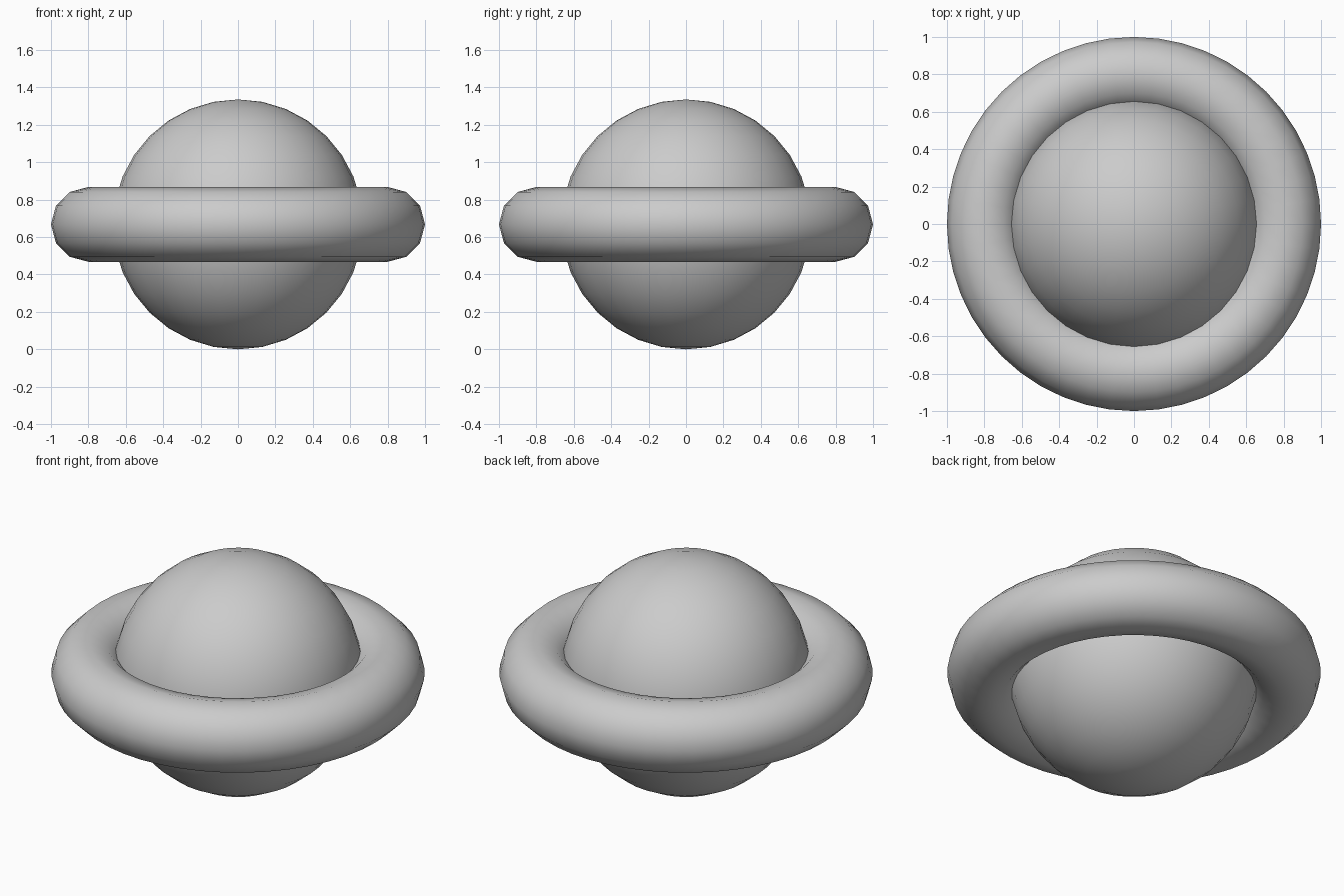
import bpy

cube = bpy.data.objects.get("Cube")
if cube:
    bpy.data.objects.remove(cube, do_unlink=True)

# Single plain grey material
grey = bpy.data.materials.new("light_grey")
grey.use_nodes = True
colour = (0.6, 0.6, 0.6, 1)
grey.diffuse_color = colour
grey.node_tree.nodes["Principled BSDF"].inputs["Base Color"].default_value = colour

RADIUS = 0.668
CENTRE = (0, 0, RADIUS)


def finish(name):
    """Name the active object, colour it and shade it smooth."""
    obj = bpy.context.object
    obj.name = name
    obj.data.materials.append(grey)
    bpy.ops.object.shade_smooth()


# Central globe
bpy.ops.mesh.primitive_uv_sphere_add(segments=32, ring_count=16, radius=RADIUS, location=CENTRE)
finish("globe")

# Ring around the equator
bpy.ops.mesh.primitive_torus_add(major_segments=48, minor_segments=12,
                                 major_radius=0.8, minor_radius=0.2, location=CENTRE)
finish("ring")
